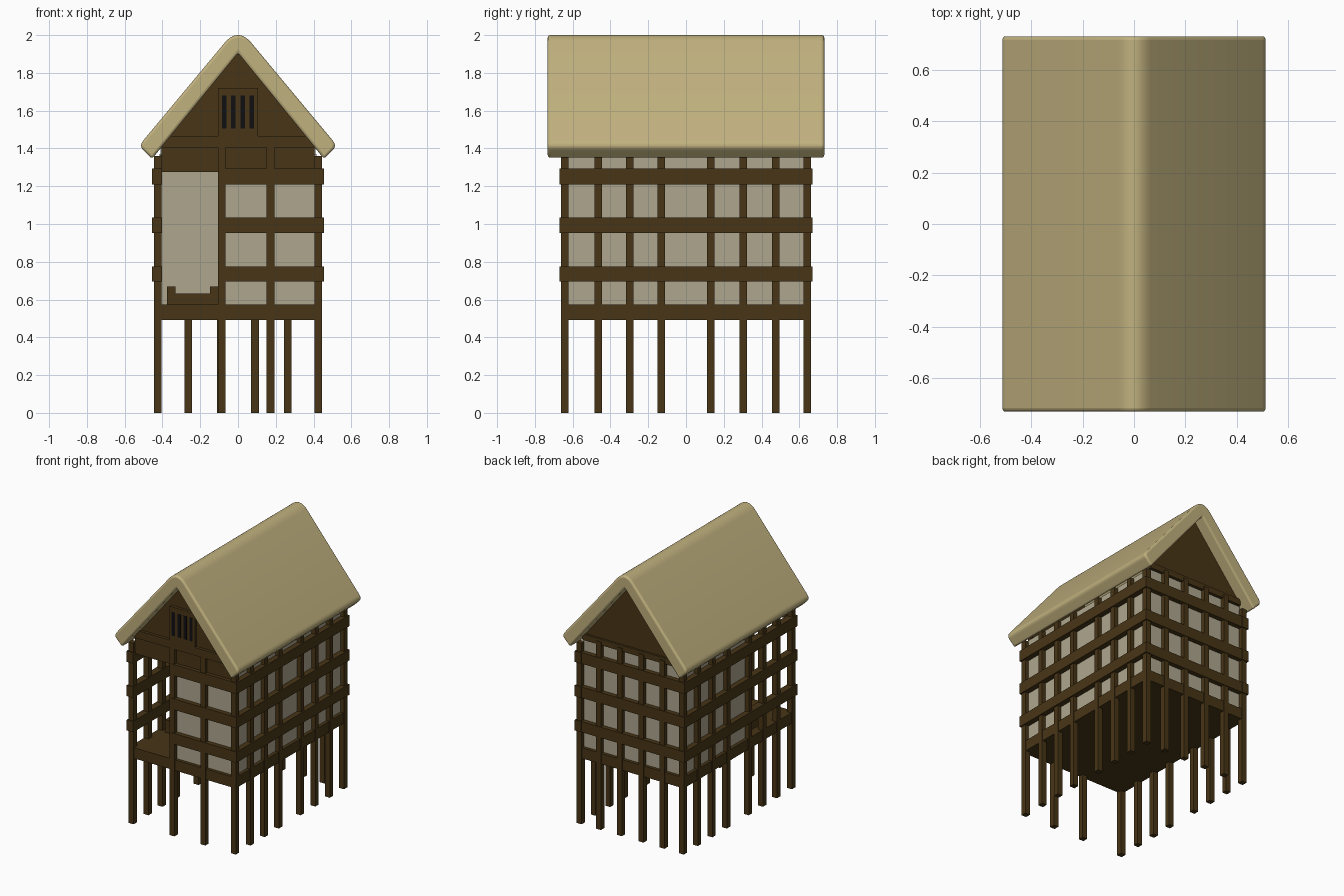
import bpy, bmesh, math
from mathutils import Vector

if "Cube" in bpy.data.objects:
    bpy.data.objects.remove(bpy.data.objects["Cube"])


def material(name, rgb):
    m = bpy.data.materials.new(name)
    m.diffuse_color = (*rgb, 1)
    m.use_nodes = True
    m.node_tree.nodes["Principled BSDF"].inputs["Base Color"].default_value = m.diffuse_color
    return m


WOOD = material("dark_wood", (0.065, 0.036, 0.008))
PANEL = material("wall_panel", (0.42, 0.38, 0.27))
THATCH = material("thatch", (0.53, 0.44, 0.21))
BLACK = material("vent_dark", (0.005, 0.005, 0.007))


def finish(name, bm, mat):
    bmesh.ops.recalc_face_normals(bm, faces=bm.faces)
    me = bpy.data.meshes.new(name)
    bm.to_mesh(me)
    bm.free()
    me.materials.append(mat)
    ob = bpy.data.objects.new(name, me)
    bpy.context.collection.objects.link(ob)
    return ob


def box(name, x, y, z, mat=WOOD):
    """Box from (min, max) ranges."""
    bm = bmesh.new()
    bmesh.ops.create_cube(bm, size=1)
    for v in bm.verts:
        v.co = [a + (c + 0.5) * (b - a) for c, (a, b) in zip(v.co, (x, y, z))]
    return finish(name, bm, mat)


def prism(name, profile, y0, y1, mat):
    """Extrude an x-z profile along y."""
    bm = bmesh.new()
    face = bm.faces.new([bm.verts.new((x, y0, z)) for x, z in profile])
    out = bmesh.ops.extrude_face_region(bm, geom=[face])
    moved = [g for g in out["geom"] if isinstance(g, bmesh.types.BMVert)]
    bmesh.ops.translate(bm, verts=moved, vec=(0, y1 - y0, 0))
    return finish(name, bm, mat)


def post(name, x, y, top):
    h = 0.02
    return box(name, (x - h, x + h), (y - h, y + h), (0, top))


def rounded(a, c, b, n=6):
    """Quadratic curve from a to b around corner c."""
    a, c, b = Vector(a), Vector(c), Vector(b)
    return [tuple(a * (1 - t) ** 2 + c * 2 * t * (1 - t) + b * t * t)
            for t in (i / n for i in range(n + 1))]


# Stilts that continue upward as wall posts
SIDE_Y = (-0.642, -0.465, -0.298, -0.13, 0.13, 0.303, 0.475, 0.642)
for side, s in (("left", -1), ("right", 1)):
    for y in SIDE_Y:
        post(side + "_post", s * 0.425, y, 1.36)
for x in (-0.085, 0.172):
    post("front_post", x, -0.642, 1.41)
for x in (-0.264, -0.09, 0.09, 0.264):
    post("back_post", x, 0.642, 1.41)

# Floor platform and porch ceiling
box("floor", (-0.44, 0.44), (-0.656, 0.656), (0.493, 0.573))
box("ceiling", (-0.41, 0.41), (-0.62, 0.62), (1.345, 1.365))

# Wall panels; the front left corner is an open porch
WALL_Z = (0.57, 1.37)
box("right_wall", (0.385, 0.415), (-0.63, 0.63), WALL_Z, PANEL)
box("left_wall", (-0.415, -0.385), (-0.13, 0.63), WALL_Z, PANEL)
box("front_wall", (-0.085, 0.41), (-0.632, -0.605), WALL_Z, PANEL)
box("back_wall", (-0.41, 0.41), (0.605, 0.632), (0.57, 1.40), PANEL)
box("porch_back_wall", (-0.41, -0.07), (-0.14, -0.115), WALL_Z, PANEL)
box("porch_side_wall", (-0.095, -0.07), (-0.63, -0.12), WALL_Z, PANEL)

# Horizontal rails wrapping the house
for z in ((0.695, 0.775), (0.953, 1.035), (1.21, 1.293)):
    for s in (-1, 1):
        xs = sorted((s * 0.403, s * 0.456))
        box("side_rail", xs, (-0.67, 0.67), z)
    box("front_rail", (-0.085, 0.44), (-0.667, -0.62), z)
    box("back_rail", (-0.44, 0.44), (0.62, 0.667), z)

# Low trough-shaped bench in the porch
prism("porch_bench", [(-0.375, 0.57), (-0.105, 0.57), (-0.105, 0.668), (-0.148, 0.668),
                      (-0.148, 0.633), (-0.33, 0.633), (-0.33, 0.668), (-0.375, 0.668)],
      -0.33, -0.14, WOOD)

# Boards above the front openings and the beam under the gable
box("porch_lintel", (-0.405, -0.10), (-0.642, -0.615), (1.275, 1.41))
box("front_top_board", (-0.10, 0.405), (-0.640, -0.615), (1.29, 1.41))
box("front_beam", (-0.40, 0.40), (-0.662, -0.615), (1.405, 1.465))
box("back_beam", (-0.40, 0.40), (0.615, 0.655), (1.385, 1.43))

# Gable ends
prism("front_gable", [(-0.42, 1.40), (0.42, 1.40), (0, 1.92)], -0.64, -0.61, WOOD)
prism("back_gable", [(-0.42, 1.40), (0.42, 1.40), (0, 1.92)], 0.61, 0.64, WOOD)

# Gable vent with four dark slots
box("vent_frame", (-0.105, 0.105), (-0.662, -0.62), (1.46, 1.72))
for x in (-0.073, -0.025, 0.025, 0.073):
    box("vent_slot", (x - 0.013, x + 0.013), (-0.664, -0.65), (1.505, 1.68), BLACK)

# Thick thatched roof: rounded ridge and eaves
right = (rounded((0.50, 1.444), (0.526, 1.413), (0.500, 1.390))
         + [(0.455, 1.345)])
ridge = rounded((-0.064, 1.967), (0, 2.034), (0.064, 1.967), 10)
left = [(-x, z) for x, z in reversed(right)]
roof = prism("roof", ridge + right + [(0, 1.905)] + left, -0.732, 0.732, THATCH)
bev = roof.modifiers.new("soft_edges", "BEVEL")
bev.width = 0.014
bev.segments = 3
bev.limit_method = "ANGLE"
bev.angle_limit = math.radians(50)
bpy.context.view_layer.objects.active = roof
roof.select_set(True)
bpy.ops.object.shade_smooth_by_angle(angle=math.radians(35))
